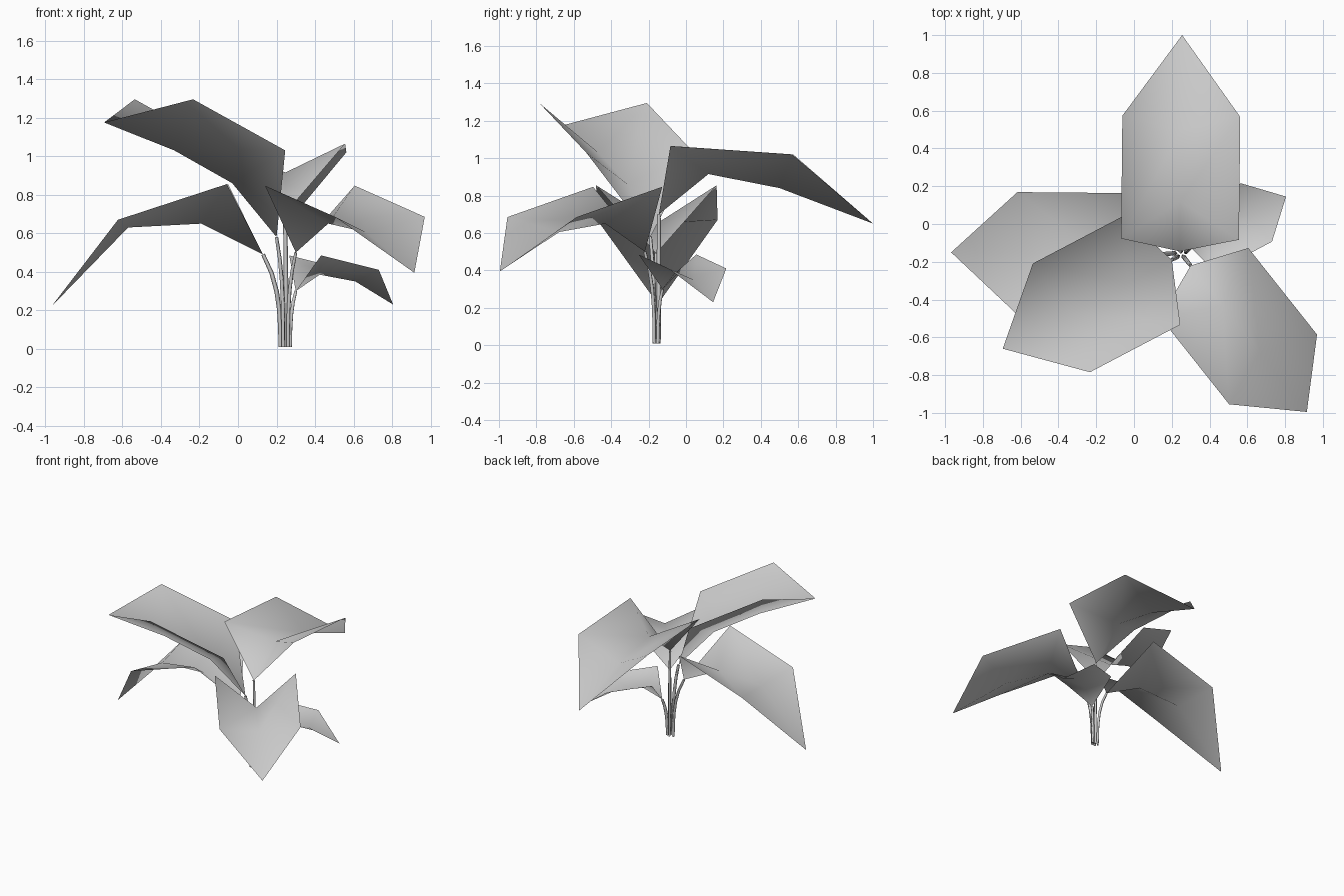
import bpy
import bmesh
from mathutils import Vector

old = bpy.data.objects.get("Cube")
if old:
    bpy.data.objects.remove(old, do_unlink=True)

grey = bpy.data.materials.new("plain_grey")
grey.use_nodes = True
colour = (0.6, 0.6, 0.6, 1)
grey.diffuse_color = colour
grey.node_tree.nodes["Principled BSDF"].inputs["Base Color"].default_value = colour


def make_leaf(name, base, tip, half_width, near, far, rib_near, rib_far):
    """Folded sheet: raised side corners about a sunken midrib.
    Each of the four stations is (distance along the leaf, height)."""
    base, tip = Vector(base), Vector(tip)
    along = (tip - base).to_2d().normalized()
    across = Vector((-along.y, along.x))

    bm = bmesh.new()

    def point(station, side=0):
        distance, height = station
        flat = base.to_2d() + along * distance + across * side * half_width
        return bm.verts.new((flat.x, flat.y, height))

    root, end = bm.verts.new(base), bm.verts.new(tip)
    rib_a, rib_b = point(rib_near), point(rib_far)
    for side in (-1, 1):
        inner, outer = point(near, side), point(far, side)
        for loop in ((root, inner, rib_a),
                     (rib_a, inner, outer, rib_b),
                     (rib_b, outer, end)):
            bm.faces.new(loop if side < 0 else loop[::-1])
    bm.normal_update()
    for face in bm.faces:
        face.smooth = True
        if face.normal.z < 0:
            face.normal_flip()
    mesh = bpy.data.meshes.new(name)
    bm.to_mesh(mesh)
    bm.free()
    mesh.materials.append(grey)
    bpy.context.collection.objects.link(bpy.data.objects.new(name, mesh))


def make_stem(name, foot, top):
    """Thin four-sided stalk that rises straight, then leans out to its leaf."""
    foot, top = Vector((*foot, 0.01)), Vector(top)
    curve = bpy.data.curves.new(name, "CURVE")
    curve.dimensions = "3D"
    curve.bevel_depth = 0.014
    curve.bevel_resolution = 0
    curve.use_fill_caps = True
    spline = curve.splines.new("POLY")
    steps = 5
    spline.points.add(steps)
    for i, p in enumerate(spline.points):
        t = i / steps
        flat = foot.lerp(top, t ** 3)
        p.co = (flat.x, flat.y, foot.z + (top.z - foot.z) * t, 1)
        p.radius = 0.7 + 0.6 * t * (1 - t)
    curve.materials.append(grey)
    stem = bpy.data.objects.new(name, curve)
    bpy.context.collection.objects.link(stem)
    bpy.ops.object.select_all(action="DESELECT")
    stem.select_set(True)
    bpy.context.view_layer.objects.active = stem
    bpy.ops.object.convert(target="MESH")


# name, stem foot, base, tip, half width, near, far, rib near, rib far
plants = [
    ("back", (0.25, -0.145), (0.243, -0.145, 0.7), (0.255, 1, 0.65), 0.312,
     (0.065, 1.065), (0.715, 1.02), (0.265, 0.915), (0.645, 0.84)),
    ("high", (0.235, -0.17), (0.2, -0.19, 0.58), (-0.695, -0.66, 1.175), 0.325,
     (0.12, 1.03), (0.66, 1.295), (0.26, 0.86), (0.6, 1.03)),
    ("right", (0.22, -0.155), (0.13, -0.16, 0.49), (-0.968, -0.15, 0.22), 0.322,
     (0.185, 0.855), (0.75, 0.67), (0.32, 0.65), (0.7, 0.63)),
    ("front", (0.26, -0.17), (0.3, -0.22, 0.5), (0.915, -0.995, 0.395), 0.297,
     (0.117, 0.847), (0.702, 0.685), (0.27, 0.65), (0.585, 0.605)),
    ("low", (0.272, -0.15), (0.3, -0.125, 0.3), (0.805, 0.145, 0.23), 0.175,
     (0.055, 0.485), (0.395, 0.41), (0.14, 0.385), (0.35, 0.35)),
]
for name, foot, base, *shape in plants:
    make_leaf(name + "_leaf", base, *shape)
    make_stem(name + "_stem", foot, base)
